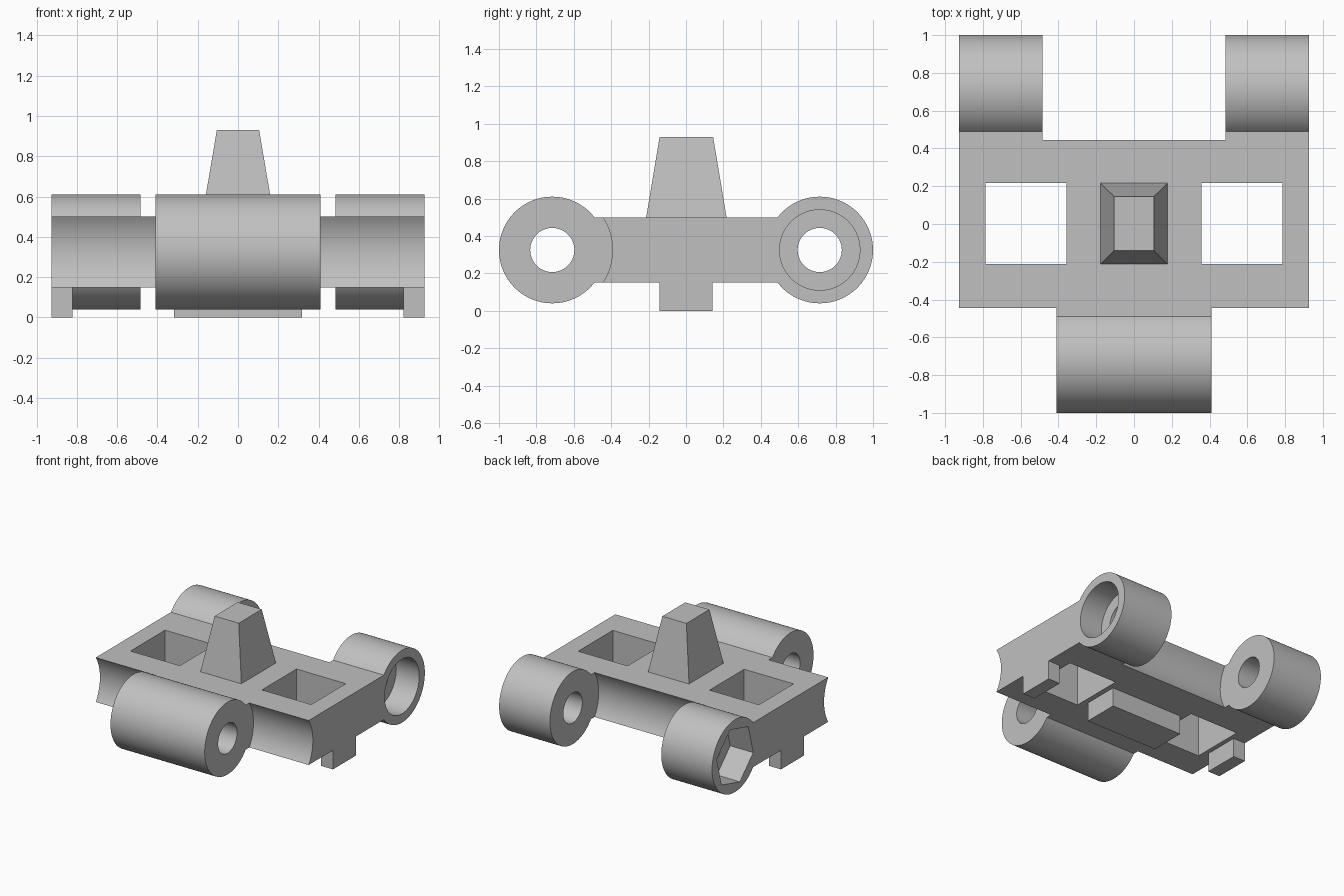
import bpy
import math
from mathutils import Matrix

cube = bpy.data.objects.get("Cube")
if cube:
    bpy.data.objects.remove(cube, do_unlink=True)

steel = bpy.data.materials.new("grey_steel")
steel.use_nodes = True
GREY = (0.53, 0.53, 0.53, 1)
steel.diffuse_color = GREY
steel.node_tree.nodes["Principled BSDF"].inputs["Base Color"].default_value = GREY

AXIS_Y, AXIS_Z = 0.715, 0.325   # hinge pin position
BARREL_R, CLEAR_R, HOLE_R, HEAD_R = 0.285, 0.322, 0.118, 0.215
HALF_X, HALF_Y = 0.927, 0.447
LOW, TOP = 0.15, 0.5


def box(name, x, y, z):
    """Box from (min, max) pairs."""
    mid = [(a + b) / 2 for a, b in (x, y, z)]
    bpy.ops.mesh.primitive_cube_add(size=1, location=mid)
    ob = bpy.context.object
    ob.name = name
    ob.data.transform(Matrix.Diagonal((x[1] - x[0], y[1] - y[0], z[1] - z[0], 1)))
    ob.data.materials.append(steel)
    return ob


def rod(name, x, y, radius, sides=96, turn=0):
    """Cylinder along x between two x values."""
    bpy.ops.mesh.primitive_cylinder_add(
        vertices=sides, radius=radius, depth=x[1] - x[0],
        location=((x[0] + x[1]) / 2, y, AXIS_Z))
    ob = bpy.context.object
    ob.name = name
    ob.data.transform(Matrix.Rotation(turn, 4, "X") @ Matrix.Rotation(math.pi / 2, 4, "Y"))
    ob.data.materials.append(steel)
    return ob


def combine(target, other, operation):
    """Apply a boolean and discard the helper."""
    other.hide_render = True
    mod = target.modifiers.new("join", "BOOLEAN")
    mod.object, mod.operation, mod.solver = other, operation, "EXACT"
    bpy.context.view_layer.objects.active = target
    bpy.ops.object.modifier_apply(modifier=mod.name)
    bpy.data.objects.remove(other, do_unlink=True)


# Plate with two windows and hollowed edges that clear the neighbouring links
link = box("track_link", (-HALF_X, HALF_X), (-HALF_Y, HALF_Y), (LOW, TOP))
for side in (-1, 1):
    window = sorted((side * 0.357, side * 0.787))
    combine(link, box("window", window, (-0.213, 0.217), (0, 1)), "DIFFERENCE")
    outer = sorted((side * 0.41, side * 1.1))
    combine(link, rod("front_clearance", outer, -AXIS_Y, CLEAR_R), "DIFFERENCE")
combine(link, rod("rear_clearance", (-0.485, 0.485), AXIS_Y, CLEAR_R), "DIFFERENCE")

# Hinge barrels with the webs that tie them to the plate
barrels = [("front_barrel", (-0.41, 0.41), -1),
           ("rear_right_barrel", (-HALF_X, -0.485), 1),
           ("rear_left_barrel", (0.485, HALF_X), 1)]
for name, span, end in barrels:
    web = sorted((end * 0.35, end * 0.5))
    combine(link, box(name + "_web", span, web, (LOW, TOP)), "UNION")
    combine(link, rod(name, span, end * AXIS_Y, BARREL_R), "UNION")

# Ground pads
for name, span in (("middle_pad", (-0.317, 0.317)),
                   ("right_pad", (-HALF_X, -0.822)),
                   ("left_pad", (0.822, HALF_X))):
    combine(link, box(name, span, (-0.143, 0.143), (0, 0.2)), "UNION")

# Pin holes, round bolt-head recess and hexagonal nut recess
for end in (-1, 1):
    combine(link, rod("pin_hole", (-1.2, 1.2), end * AXIS_Y, HOLE_R, 64), "DIFFERENCE")
combine(link, rod("head_recess", (HALF_X - 0.2, 1.2), AXIS_Y, HEAD_R), "DIFFERENCE")
combine(link, rod("nut_recess", (-1.2, 0.2 - HALF_X), AXIS_Y, 0.235, 6, math.radians(15)), "DIFFERENCE")

# Tapered guide tooth
tooth = box("guide_tooth", (-0.178, 0.178), (-0.213, 0.217), (TOP, 0.93))
for v in tooth.data.vertices:
    if v.co.z > 0:
        v.co.x *= 0.59
        v.co.y *= 0.665

bpy.ops.object.select_all(action="DESELECT")
link.select_set(True)
bpy.context.view_layer.objects.active = link
bpy.ops.object.shade_smooth_by_angle(angle=math.radians(25))
